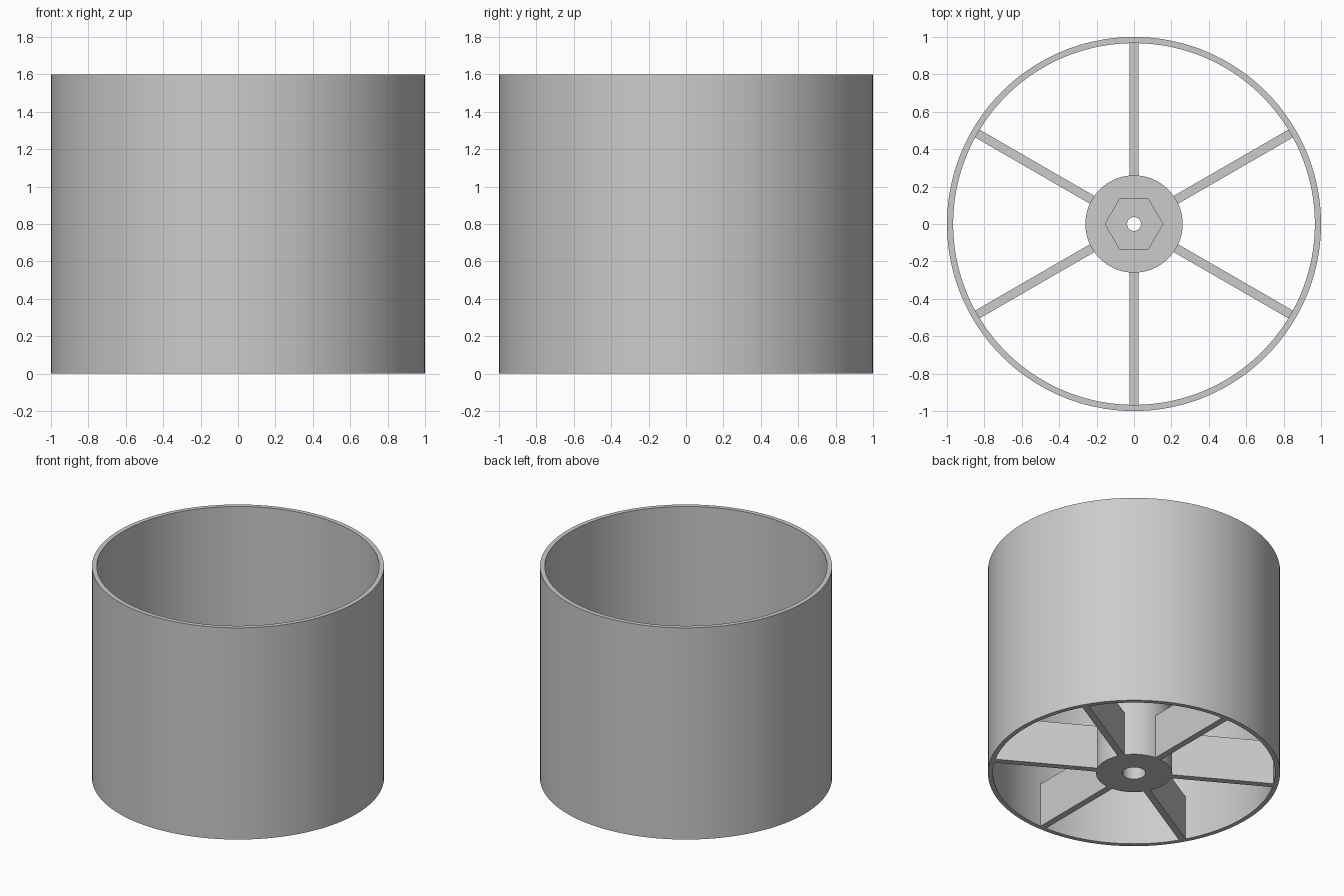
import bpy, bmesh
from math import pi, sin, cos, radians
from mathutils import Matrix

cube = bpy.data.objects.get("Cube")
if cube:
    bpy.data.objects.remove(cube, do_unlink=True)

GREY = (0.6, 0.6, 0.6, 1)
grey = bpy.data.materials.new("grey plastic")
grey.use_nodes = True
grey.diffuse_color = GREY
grey.node_tree.nodes["Principled BSDF"].inputs["Base Color"].default_value = GREY

RIM_OUTER, RIM_INNER, RIM_HEIGHT = 1.0, 0.967, 1.6
HUB_RADIUS, HUB_HEIGHT = 0.26, 0.56
COUNTERBORE, BORE, HEX = 0.08, 0.037, 0.154
SPOKE_WIDTH, SPOKE_HEIGHT = 0.048, 0.333


def finish(name, bm):
    bmesh.ops.recalc_face_normals(bm, faces=bm.faces)
    mesh = bpy.data.meshes.new(name)
    bm.to_mesh(mesh)
    bm.free()
    mesh.materials.append(grey)
    obj = bpy.data.objects.new(name, mesh)
    bpy.context.collection.objects.link(obj)
    bpy.ops.object.select_all(action="DESELECT")
    obj.select_set(True)
    bpy.context.view_layer.objects.active = obj
    bpy.ops.object.shade_smooth_by_angle(angle=radians(30))
    return obj


def hexagonal(radius):
    """Radius by angle for a hexagon with corners on the x axis."""
    return lambda a: radius * cos(pi / 6) / cos(a % (pi / 3) - pi / 6)


def lathe(name, profile, segments):
    """Closed ring swept around z; a radius may be a function of angle."""
    bm = bmesh.new()
    rings = []
    for radius, z in profile:
        ring = []
        for i in range(segments):
            a = 2 * pi * i / segments
            r = radius(a) if callable(radius) else radius
            ring.append(bm.verts.new((r * cos(a), r * sin(a), z)))
        rings.append(ring)
    for k, low in enumerate(rings):
        high = rings[(k + 1) % len(rings)]
        for i in range(segments):
            j = (i + 1) % segments
            bm.faces.new((low[i], low[j], high[j], high[i]))
    return finish(name, bm)


# Open drum
lathe("rim", [(RIM_OUTER, 0), (RIM_OUTER, RIM_HEIGHT),
              (RIM_INNER, RIM_HEIGHT), (RIM_INNER, 0)], 144)

# Hub with a screw counterbore below and a hexagonal socket above
hexagon = hexagonal(HEX)
lathe("hub", [(HUB_RADIUS, 0), (HUB_RADIUS, HUB_HEIGHT),
              (hexagon, HUB_HEIGHT), (hexagon, HUB_HEIGHT - 0.12),
              (BORE, HUB_HEIGHT - 0.12), (BORE, 0.24),
              (COUNTERBORE, 0.24), (COUNTERBORE, 0)], 96)

# Six upright plates joining hub and rim, ends buried in both
start, end = HUB_RADIUS - 0.01, RIM_INNER + 0.01
for n in range(6):
    bm = bmesh.new()
    bmesh.ops.create_cube(bm, size=1)
    place = (Matrix.Rotation(radians(30 + 60 * n), 4, "Z")
             @ Matrix.Translation(((start + end) / 2, 0, SPOKE_HEIGHT / 2))
             @ Matrix.Diagonal((end - start, SPOKE_WIDTH, SPOKE_HEIGHT, 1)))
    bmesh.ops.transform(bm, matrix=place, verts=bm.verts)
    finish(f"spoke_{n + 1}", bm)
